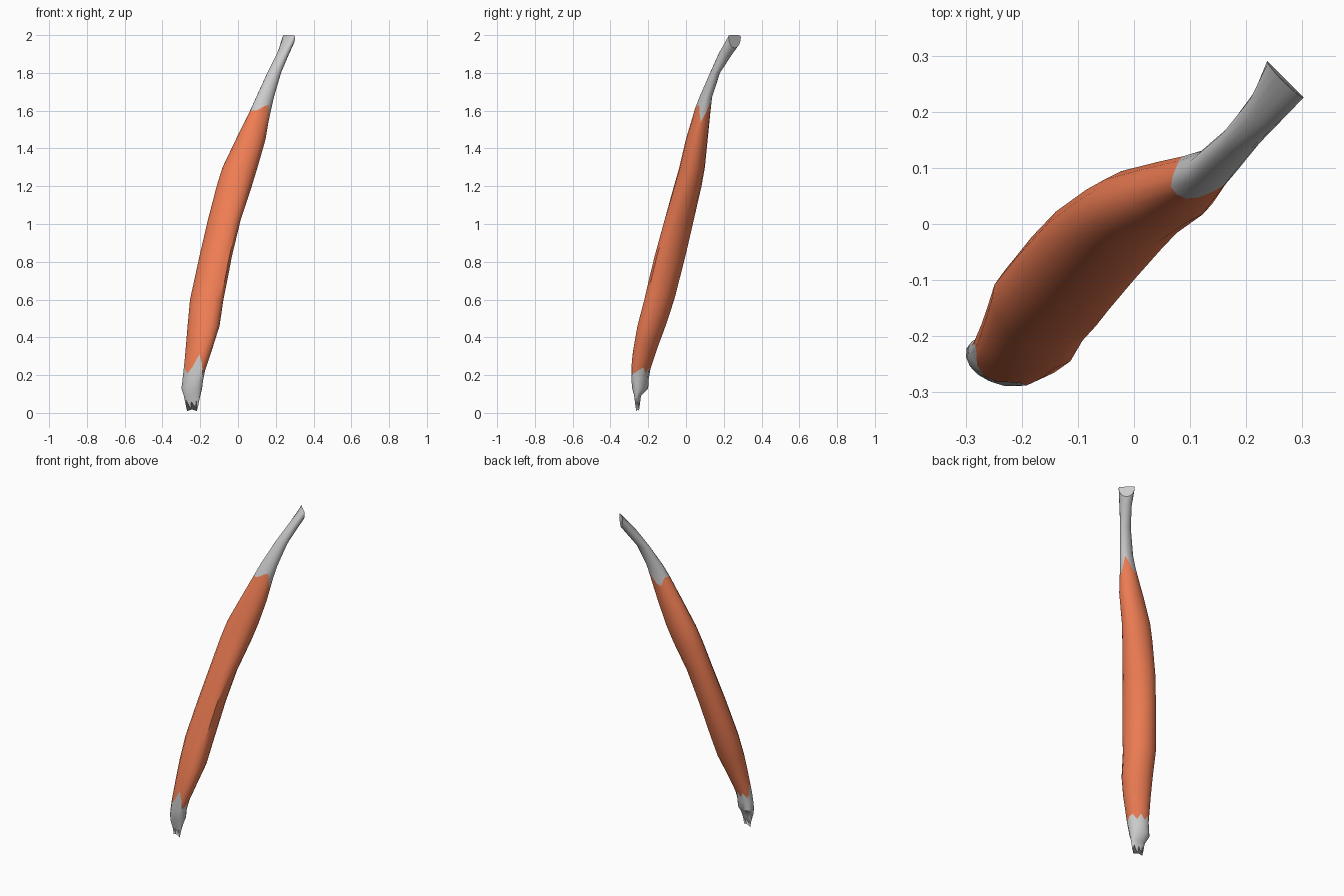
import bpy, bmesh, math

if "Cube" in bpy.data.objects:
    bpy.data.objects.remove(bpy.data.objects["Cube"])

SIDES = 16
R2 = math.sqrt(0.5)

# Cross-sections along the height: z, x min, x max, y min, y max, half width across the diagonal
KEYS = [
    (0.00, -.268, -.220, -.262, -.250, .026),
    (0.09, -.287, -.200, -.274, -.238, .036),
    (0.13, -.300, -.190, -.285, -.200, .055),
    (0.21, -.290, -.180, -.291, -.195, .059),
    (0.32, -.279, -.143, -.281, -.160, .071),
    (0.46, -.267, -.100, -.255, -.108, .082),
    (0.60, -.254, -.080, -.217, -.062, .085),
    (0.83, -.204, -.036, -.162, -.003, .086),
    (1.02, -.160, .012, -.112, .041, .087),
    (1.20, -.113, .072, -.063, .082, .083),
    (1.30, -.082, .103, -.035, .100, .079),
    (1.45, -.010, .146, .000, .115, .067),
    (1.58, .055, .168, .036, .128, .046),
    (1.67, .095, .190, .070, .138, .036),
    (1.80, .155, .228, .127, .180, .030),
    (1.90, .205, .270, .172, .245, .035),
]


def point(z, s):
    """Point on the slanted spindle at height z; s = 0 faces back right."""
    for a, b in zip(KEYS, KEYS[1:]):
        if z <= b[0]:
            break
    f = min(1, max(0, (z - a[0]) / (b[0] - a[0])))
    _, xl, xr, yl, yr, hu = [p + (q - p) * f for p, q in zip(a, b)]
    hx, hy = (xr - xl) / 2, (yr - yl) / 2
    c = ((hx * hx + hy * hy) / 2 - hu * hu) / (hx * hy)
    d = math.acos(max(-0.95, min(0.95, c)))
    # fuller ridge along the front right side
    ridge = 0.018 * max(0, -math.sin(s)) ** 4 * math.exp(-((z - 0.72) / 0.42) ** 2)
    return ((xl + xr) / 2 + hx * math.cos(s + d / 2) + ridge * R2,
            (yl + yr) / 2 + hy * math.cos(s - d / 2) - ridge * R2, z)


def angle(j):
    return (2 * math.pi * j / SIDES + math.pi) % (2 * math.pi) - math.pi


def ring(z, jag=(0,)):
    return [point(z + jag[j % len(jag)], angle(j)) for j in range(SIDES)]


def loft(name, rings, cap_start=False, cap_end=False, mat=None):
    bm = bmesh.new()
    vs = [[bm.verts.new(p) for p in r] for r in rings]
    for a, b in zip(vs, vs[1:]):
        for j in range(SIDES):
            k = (j + 1) % SIDES
            bm.faces.new((a[j], a[k], b[k], b[j]))
    if cap_start:
        bm.faces.new(vs[0][::-1])
    if cap_end:
        bm.faces.new(vs[-1])
    me = bpy.data.meshes.new(name)
    bm.to_mesh(me)
    bm.free()
    ob = bpy.data.objects.new(name, me)
    bpy.context.collection.objects.link(ob)
    if mat:
        me.materials.append(mat)
    bpy.ops.object.select_all(action='DESELECT')
    ob.select_set(True)
    bpy.context.view_layer.objects.active = ob
    bpy.ops.object.shade_smooth_by_angle(angle=math.radians(40))
    return ob


red = bpy.data.materials.new("muscle_red")
red.diffuse_color = (0.88, 0.21, 0.09, 1)
red.use_nodes = True
red.node_tree.nodes["Principled BSDF"].inputs["Base Color"].default_value = red.diffuse_color

# Zigzag seams where the belly meets the tendons, and the frayed lower tip
low_seam = ring(0.21, (0, .03, 0, .03, 0, .02, .08, .02, 0, .03, .10, .05, 0, 0, .02, .03))
high_seam = ring(1.59, (.05, .02, -.02, -.03, 0, .02, .02, .01, .01, .01, .02, .035, .04, 0, -.05, 0))
frayed = ring(0.04, (-.02, .02, -.01, .03, -.03, .01, 0, .025))

# Upright end of the upper tendon
plate = []
for j in range(SIDES):
    u, v = 0.046 * math.sin(angle(j)), math.cos(angle(j))
    back = 0.004 * min(0, v)
    plate.append((0.270 - u * R2 + back, 0.258 + u * R2 + back,
                  min(2.0, 1.99 - 0.058 * max(0, v) - 0.02 * min(0, v))))

loft("lower_tendon", [frayed, ring(0.09), ring(0.13), ring(0.18), low_seam], cap_start=True)
loft("muscle_belly",
     [low_seam] + [ring(z) for z in (0.36, 0.46, 0.6, 0.72, 0.83, 1.02, 1.2, 1.3, 1.45)] + [high_seam],
     mat=red)
loft("upper_tendon", [high_seam, ring(1.67), ring(1.8), ring(1.9), plate], cap_end=True)
